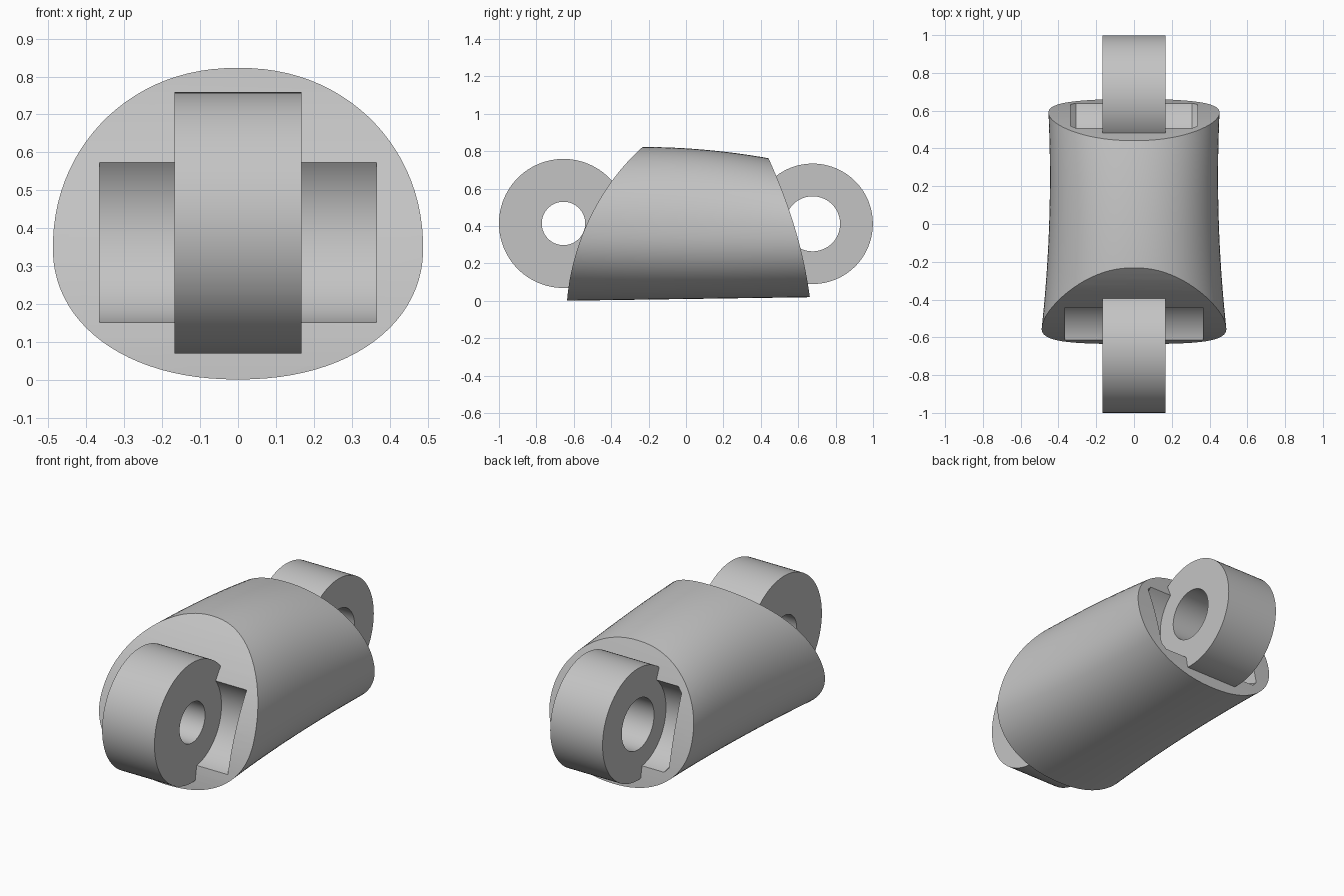
import bpy, bmesh, math
from mathutils import Vector
from mathutils.geometry import interpolate_bezier

cube = bpy.data.objects.get("Cube")
if cube:
    bpy.data.objects.remove(cube, do_unlink=True)

grey = bpy.data.materials.new("plain_grey")
grey.use_nodes = True
COLOUR = (0.55, 0.55, 0.55, 1)
grey.diffuse_color = COLOUR
for node in grey.node_tree.nodes:
    if node.type == 'BSDF_PRINCIPLED':
        node.inputs["Base Color"].default_value = COLOUR


def finish(name, bm):
    bmesh.ops.remove_doubles(bm, verts=bm.verts, dist=1e-5)
    bmesh.ops.recalc_face_normals(bm, faces=bm.faces)
    mesh = bpy.data.meshes.new(name)
    bm.to_mesh(mesh)
    bm.free()
    mesh.materials.append(grey)
    obj = bpy.data.objects.new(name, mesh)
    bpy.context.collection.objects.link(obj)
    return obj


def activate(obj):
    bpy.ops.object.select_all(action='DESELECT')
    obj.select_set(True)
    bpy.context.view_layer.objects.active = obj


def smooth(obj):
    activate(obj)
    bpy.ops.object.shade_smooth_by_angle(angle=math.radians(30))


def lathe(name, profile, y, z, closed):
    """Spin (x, radius) points around a cross axis at y, z."""
    bm = bmesh.new()
    vs = [bm.verts.new((x, y, z + r)) for x, r in profile]
    pairs = list(zip(vs, vs[1:])) + ([(vs[-1], vs[0])] if closed else [])
    edges = [bm.edges.new(p) for p in pairs]
    bmesh.ops.spin(bm, geom=vs + edges, cent=(0, y, z), axis=(1, 0, 0),
                   angle=2 * math.pi, steps=96)
    return finish(name, bm)


def cut(target, cutter, operation):
    cutter.hide_render = True
    mod = target.modifiers.new("cut", 'BOOLEAN')
    mod.operation, mod.solver, mod.object = operation, 'EXACT', cutter
    activate(target)
    bpy.ops.object.modifier_apply(modifier=mod.name)
    bpy.data.objects.remove(cutter, do_unlink=True)


def section(y, count=96):
    """Oval cross-section of the body at depth y."""
    width = 0.445 + 0.068 * (y - 0.25) ** 2
    top = 0.823 - 0.13 * max(0, y + 0.24) ** 2
    bottom, mid = 0.01 + 0.0145 * y, 0.367
    points = []
    for i in range(count):
        a = 2 * math.pi * i / count
        c, s = [math.copysign(abs(v) ** 0.93, v) for v in (math.cos(a), math.sin(a))]
        points.append((width * c, y, mid + s * ((top - mid) if s > 0 else (mid - bottom))))
    return points


# Body: waisted oval loft
bm = bmesh.new()
STEPS = 32
rings = [[bm.verts.new(p) for p in section(-0.8 + 1.6 * i / STEPS)]
         for i in range(STEPS + 1)]
for a, b in zip(rings, rings[1:]):
    for i in range(len(a)):
        j = (i + 1) % len(a)
        bm.faces.new((a[i], a[j], b[j], b[i]))
bm.faces.new(rings[0])
bm.faces.new(rings[-1])
body = finish("body", bm)


# Curved slanted ends, trimmed by a side profile drawn across the width
def end_curve(*pts):
    return [(p.x, p.y) for p in interpolate_bezier(*[Vector(p) for p in pts], 24)]


front = [(-0.65, -0.1)] + end_curve((-0.636, 0), (-0.615, 0.28), (-0.48, 0.6),
                                    (-0.235, 0.82)) + [(-0.13, 0.92)]
back = [(0.68, -0.1)] + end_curve((0.662, 0.02), (0.628, 0.28), (0.547, 0.53),
                                  (0.44, 0.765)) + [(0.36, 0.92)]
bm = bmesh.new()
face = bm.faces.new([bm.verts.new((-0.7, y, z)) for y, z in front + back[::-1]])
extruded = bmesh.ops.extrude_face_region(bm, geom=[face])["geom"]
bmesh.ops.translate(bm, vec=(1.4, 0, 0),
                    verts=[g for g in extruded if isinstance(g, bmesh.types.BMVert)])
cut(body, finish("end_trim", bm), 'INTERSECT')

# Eye rings, each in a round pocket on the same axis:
# name, y, z, outer radius, hole radius, pocket radius, pocket half width, chamfer
ENDS = [("front", -0.655, 0.414, 0.345, 0.116, 0.266, 0.365, 0),
        ("back", 0.677, 0.412, 0.322, 0.147, 0.256, 0.335, 0.028)]
HALF = 0.167
for name, y, z, outer, hole, pocket, w, c in ENDS:
    side = [(w - c, pocket), (w, pocket - c), (w, 0)]
    if not c:
        side = side[1:]
    profile = [(-x, r) for x, r in reversed(side)] + side
    cut(body, lathe(name + "_pocket", profile, y, z, False), 'DIFFERENCE')
    ring = lathe(name + "_eye_ring", [(-HALF, hole), (-HALF, outer),
                                      (HALF, outer), (HALF, hole)], y, z, True)
    smooth(ring)
smooth(body)
